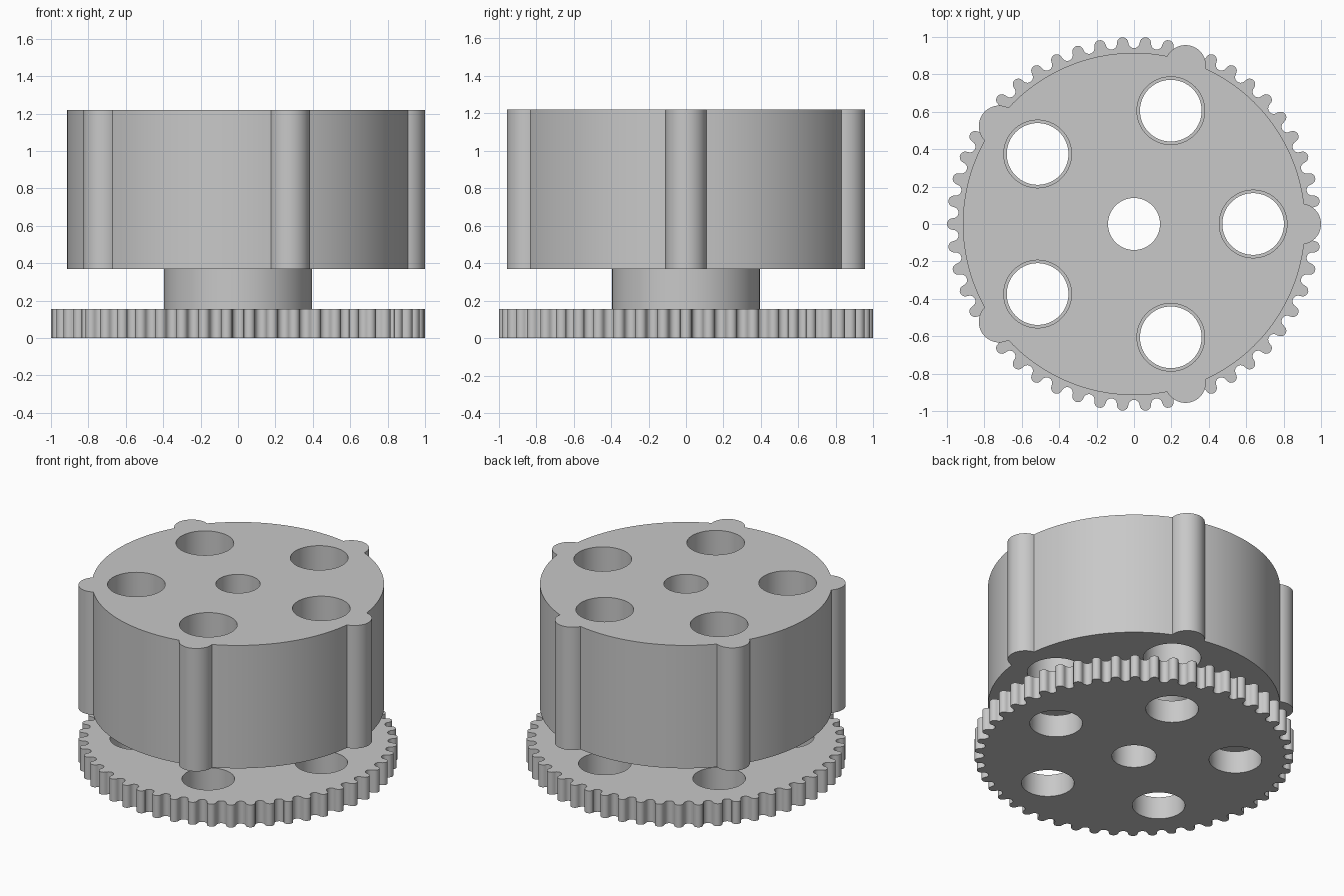
import bpy, bmesh
from math import sin, cos, pi, radians, acos, atan2

if "Cube" in bpy.data.objects:
    bpy.data.objects.remove(bpy.data.objects["Cube"], do_unlink=True)

GREY = (0.58, 0.58, 0.58, 1)
mat = bpy.data.materials.new("plain grey")
mat.use_nodes = True
mat.diffuse_color = GREY
mat.node_tree.nodes["Principled BSDF"].inputs["Base Color"].default_value = GREY


def arc(center, radius, start, end, steps):
    """Points along an arc about a 2D centre, both ends included."""
    return [(center[0] + radius * cos(start + (end - start) * i / steps),
             center[1] + radius * sin(start + (end - start) * i / steps))
            for i in range(steps + 1)]


def polar(r, a):
    return (r * cos(a), r * sin(a))


def circle(center, radius, steps=64):
    return arc(center, radius, 0, 2 * pi, steps)[:-1]


def prism(name, outlines, bottom, top):
    """Extrude closed counter-clockwise outlines between two heights."""
    bm = bmesh.new()
    for outline in outlines:
        low = [bm.verts.new((x, y, bottom)) for x, y in outline]
        high = [bm.verts.new((x, y, top)) for x, y in outline]
        bm.faces.new(high)
        bm.faces.new(low[::-1])
        for i in range(len(low)):
            j = (i + 1) % len(low)
            bm.faces.new((low[i], low[j], high[j], high[i]))
    mesh = bpy.data.meshes.new(name)
    bm.to_mesh(mesh)
    bm.free()
    mesh.materials.append(mat)
    obj = bpy.data.objects.new(name, mesh)
    bpy.context.collection.objects.link(obj)
    return obj


def drilled(name, outline, bottom, top, holes):
    """Prism with vertical through holes and smooth curved walls."""
    obj = prism(name, [outline], bottom, top)
    cutter = prism(name + "_cutter", holes, bottom - 0.1, top + 0.1)
    cutter.hide_render = True
    mod = obj.modifiers.new("holes", "BOOLEAN")
    mod.operation = "DIFFERENCE"
    mod.solver = "EXACT"
    mod.object = cutter
    bpy.ops.object.select_all(action="DESELECT")
    obj.select_set(True)
    bpy.context.view_layer.objects.active = obj
    bpy.ops.object.modifier_apply(modifier=mod.name)
    bpy.data.objects.remove(cutter, do_unlink=True)
    bpy.ops.object.shade_smooth_by_angle(angle=radians(32))
    return obj


def hole_ring(radius):
    """Central bore plus five holes around it."""
    return [circle((0, 0), 0.139)] + [
        circle(polar(0.637, k * 2 * pi / 5), radius) for k in range(5)]


# Gear outline: rounded teeth alternating with rounded gullets
TEETH = 50
pitch = 2 * pi / TEETH
gear = []
for k in range(TEETH):
    a = k * pitch
    gear += arc(polar(0.97, a), 0.03, a - pi / 2, a + pi / 2, 10)
    b = a + pitch / 2
    gear += arc(polar(0.97, b), 0.03, b + 1.5 * pi, b + pi / 2, 10)
drilled("gear_plate", gear, 0, 0.155, hole_ring(0.165))

# Hub between gear and drum
drilled("hub", circle((0, 0), 0.395, 96), 0.155, 0.37, [circle((0, 0), 0.139)])

# Drum outline: large circle with five half-round ribs
R, D, r = 0.915, 0.89, 0.11
meet = acos((R * R + D * D - r * r) / (2 * R * D))
swing = atan2(R * sin(meet), R * cos(meet) - D)
drum = []
for k in range(5):
    a = k * 2 * pi / 5
    drum += arc(polar(D, a), r, a - swing, a + swing, 24)
    drum += arc((0, 0), R, a + meet, a + 2 * pi / 5 - meet, 30)[1:-1]
drilled("drum", drum, 0.37, 1.22, hole_ring(0.181))
